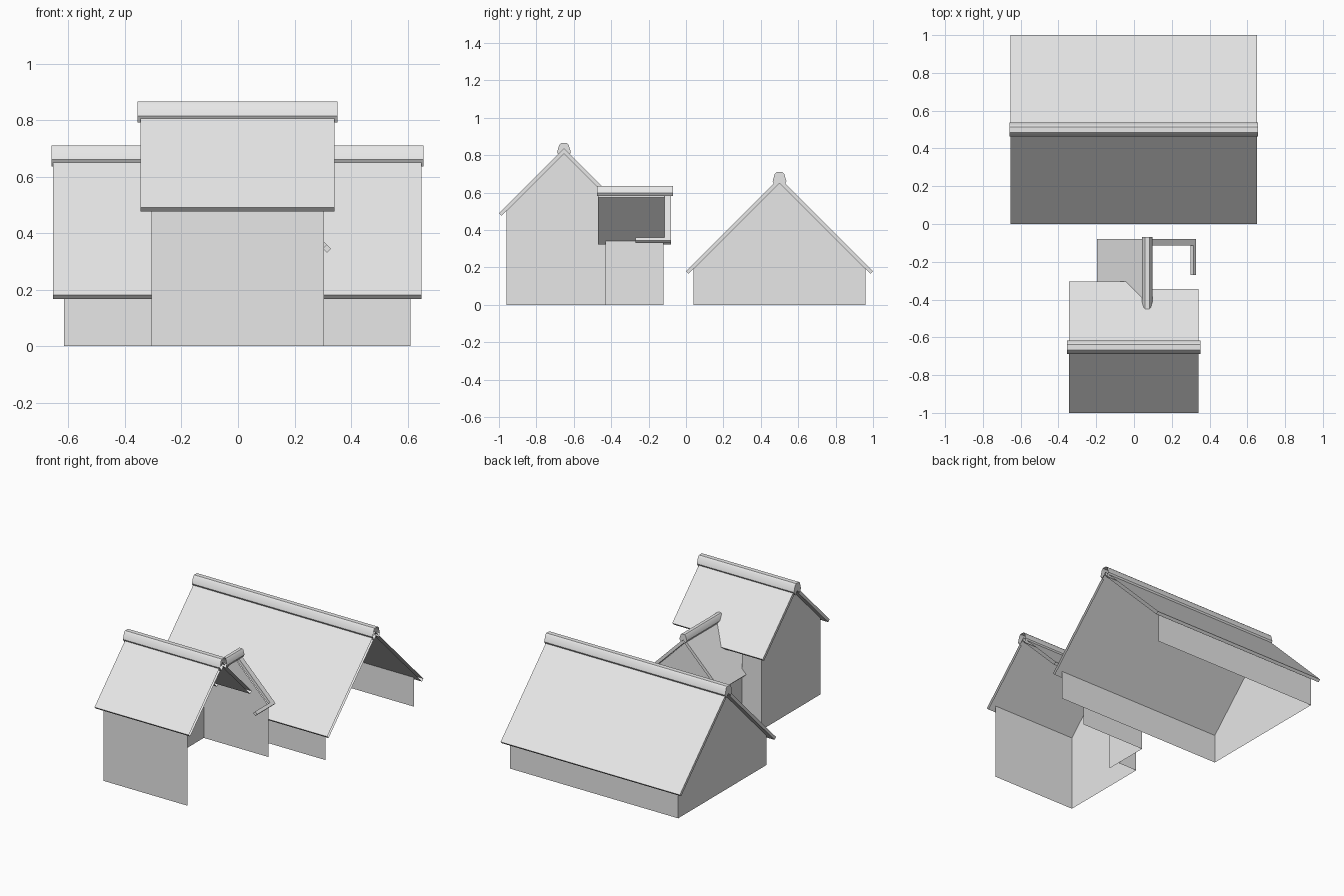
import bpy, bmesh, math

old = bpy.data.objects.get("Cube")
if old:
    bpy.data.objects.remove(old, do_unlink=True)

# One plain grey for everything
grey = bpy.data.materials.new("light grey")
grey.use_nodes = True
colour = (0.8, 0.8, 0.8, 1)
grey.diffuse_color = colour
grey.node_tree.nodes["Principled BSDF"].inputs["Base Color"].default_value = colour

DROP = 0.028          # vertical depth of a roof slab
LIP = DROP / 2        # square-cut eave


def finish(name, bm):
    bmesh.ops.remove_doubles(bm, verts=bm.verts, dist=1e-5)
    bmesh.ops.recalc_face_normals(bm, faces=bm.faces)
    mesh = bpy.data.meshes.new(name)
    bm.to_mesh(mesh)
    bm.free()
    mesh.materials.append(grey)
    obj = bpy.data.objects.new(name, mesh)
    bpy.context.collection.objects.link(obj)
    return obj


def panels(name, polygons):
    bm = bmesh.new()
    for poly in polygons:
        bm.faces.new([bm.verts.new(p) for p in poly])
    return finish(name, bm)


def extrude(name, profile, t0, t1, axis, cap0=True, cap1=True):
    """Sweep a (across, height) profile along x or y."""
    def place(t, p):
        return (t, p[0], p[1]) if axis == "x" else (p[0], t, p[1])
    bm = bmesh.new()
    a = [bm.verts.new(place(t0, p)) for p in profile]
    b = [bm.verts.new(place(t1, p)) for p in profile]
    n = len(profile)
    for i in range(n):
        j = (i + 1) % n
        bm.faces.new((a[i], a[j], b[j], b[i]))
    if cap0:
        bm.faces.new(a)
    if cap1:
        bm.faces.new(b)
    return finish(name, bm)


def slope(centre, apex, side, outer, inner=0.0):
    """Cross-section of a 45 degree roof slab."""
    low = max(inner - LIP, 0)
    return [(centre + side * inner, apex - inner),
            (centre + side * outer, apex - outer),
            (centre + side * (outer - LIP), apex - outer - LIP),
            (centre + side * low, apex - DROP - low)]


def ridge(name, centre, top, half, t0, t1, axis, open_end):
    """Rounded ridge capping with angled feet."""
    right = [(0.4, 0), (0.68, -0.25), (1.0, -1.35), (0.62, -2.0)]
    outline = [(-u, z) for u, z in reversed(right)] + right + [(0, -1.4)]
    pts = [(centre + u * half, top + z * half) for u, z in outline]
    obj = extrude(name, pts, t0, t1, axis, cap1=not open_end)
    bpy.ops.object.select_all(action="DESELECT")
    obj.select_set(True)
    bpy.context.view_layer.objects.active = obj
    bpy.ops.object.shade_smooth_by_angle(angle=math.radians(40))


def house_walls(name, x0, x1, centre, half, apex, back_to):
    """Front wall, gable on the -x end and a back wall reaching back_to."""
    y0, y1 = centre - half, centre + half
    top = apex - DROP - half
    panels(name, [
        [(x0, y0, 0), (x1, y0, 0), (x1, y0, top), (x0, y0, top)],
        [(x0, y1, 0), (back_to, y1, 0), (back_to, y1, top), (x0, y1, top)],
        [(x0, y0, 0), (x0, y1, 0), (x0, y1, top), (x0, centre, apex - DROP), (x0, y0, top)],
    ])


# Long rear building, open on its +x end
house_walls("long_house_walls", -0.615, 0.61, 0.5, 0.46, 0.68, 0.61)
for label, side in (("front", -1), ("back", 1)):
    extrude("long_house_roof_" + label, slope(0.5, 0.68, side, 0.5),
            -0.655, 0.65, "x", cap1=False)
ridge("long_house_ridge", 0.5, 0.71, 0.037, -0.66, 0.657, "x", True)

# Tall front building, open on its +x end
MID, TALL = -0.6525, 0.8375
house_walls("tall_house_walls", -0.307, 0.305, MID, 0.3075, TALL, -0.165)
extrude("tall_house_roof_front", slope(MID, TALL, -1, 0.3475), -0.345, 0.342, "x", cap1=False)
extrude("tall_house_roof_back", slope(MID, TALL, 1, 0.3475), -0.345, 0.07, "x", cap1=False)
extrude("tall_house_roof_back_short", slope(MID, TALL, 1, 0.3075), 0.07, 0.342, "x",
        cap0=False, cap1=False)
ridge("tall_house_ridge", MID, 0.865, 0.037, -0.355, 0.352, "x", True)

# Small wing behind the tall building, missing its +x wall
AXIS, PEAK, HALF = 0.07, 0.603, 0.235
Y0, Y1 = -0.43, -0.12
xl, xr, top = AXIS - HALF, AXIS + HALF, PEAK - DROP - HALF
panels("wing_walls", [
    [(xl, Y0, 0), (xl, Y1, 0), (xl, Y1, top), (xl, Y0, top)],
    [(xl, Y1, 0), (xr, Y1, 0), (xr, Y1, top), (AXIS, Y1, PEAK - DROP), (xl, Y1, top)],
])
extrude("wing_roof", slope(AXIS, PEAK, -1, 0.267), -0.47, -0.08, "y")

# Bare verge and eave strips on the open side of the wing
extrude("wing_verge_strip", slope(AXIS, PEAK, 1, 0.259), Y1 + 0.005, -0.08, "y")
extrude("wing_eave_strip", slope(AXIS, PEAK, 1, 0.259, 0.244), -0.27, -0.08, "y")
ridge("wing_ridge", AXIS, 0.635, 0.027, -0.475, -0.07, "y", False)
